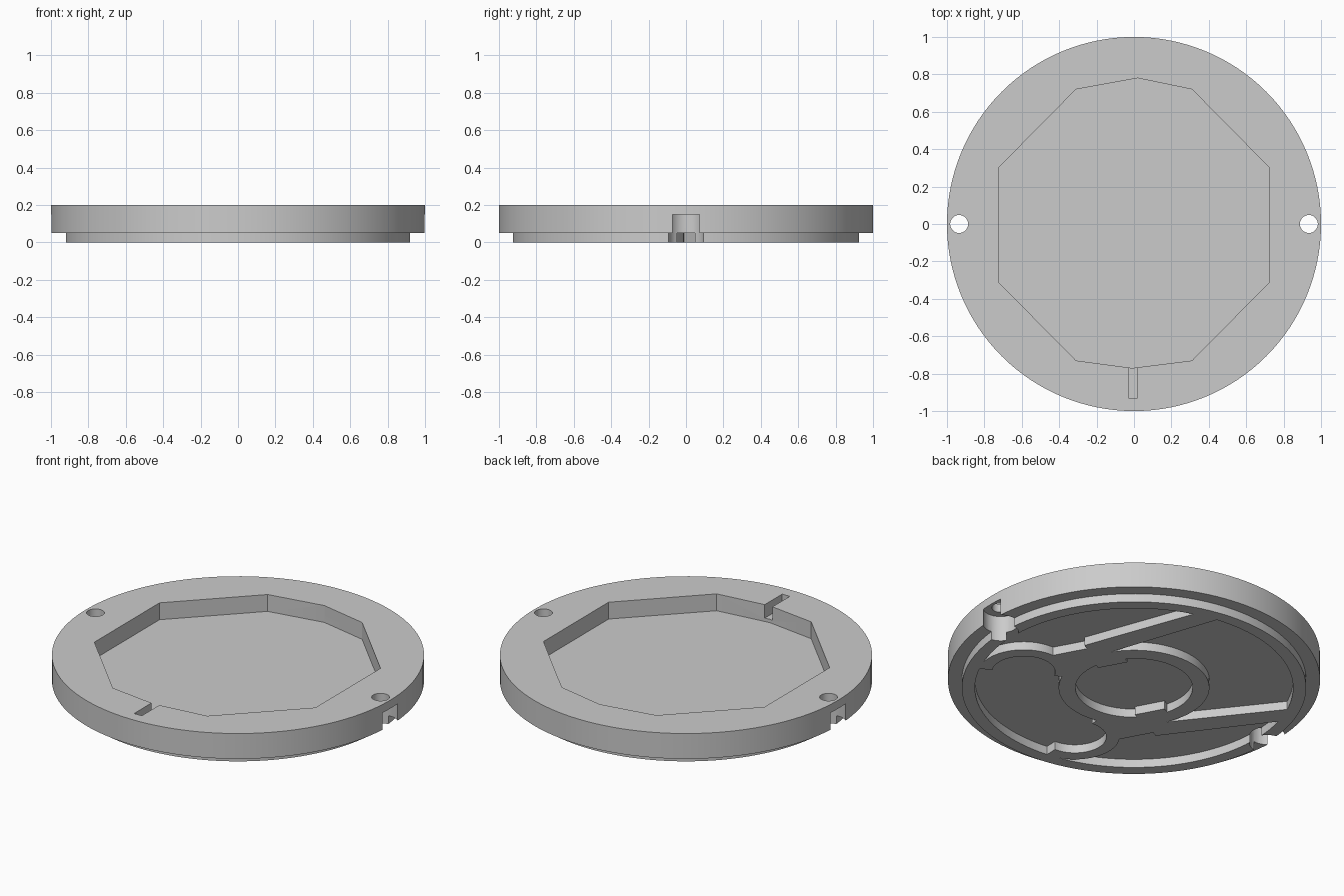
import bpy, bmesh
from math import cos, sin, pi, radians
from mathutils import Vector

old = bpy.data.objects.get("Cube")
if old:
    bpy.data.objects.remove(old, do_unlink=True)

grey = bpy.data.materials.new("plain grey")
grey.use_nodes = True
grey.diffuse_color = (0.6, 0.6, 0.6, 1)
grey.node_tree.nodes["Principled BSDF"].inputs["Base Color"].default_value = grey.diffuse_color


def finish(name, bm):
    """Turn a bmesh into a linked object."""
    bmesh.ops.recalc_face_normals(bm, faces=bm.faces)
    mesh = bpy.data.meshes.new(name)
    bm.to_mesh(mesh)
    bm.free()
    mesh.materials.append(grey)
    obj = bpy.data.objects.new(name, mesh)
    bpy.context.collection.objects.link(obj)
    return obj


def prism(name, outline, z0, z1):
    """Upright solid over a flat outline."""
    bm = bmesh.new()
    face = bm.faces.new([bm.verts.new((x, y, z0)) for x, y in outline])
    side = bmesh.ops.extrude_face_region(bm, geom=[face])["geom"]
    verts = [v for v in side if isinstance(v, bmesh.types.BMVert)]
    bmesh.ops.translate(bm, verts=verts, vec=(0, 0, z1 - z0))
    return finish(name, bm)


def lathe(name, profile, closed, steps=128):
    """Solid of revolution about z."""
    bm = bmesh.new()
    verts = [bm.verts.new((r, 0, z)) for r, z in profile]
    pairs = list(zip(verts, verts[1:]))
    if closed:
        pairs.append((verts[-1], verts[0]))
    edges = [bm.edges.new(p) for p in pairs]
    bmesh.ops.spin(bm, geom=verts + edges, axis=(0, 0, 1), cent=(0, 0, 0),
                   angle=2 * pi, steps=steps, use_duplicate=False)
    bmesh.ops.remove_doubles(bm, verts=bm.verts, dist=0.0001)
    return finish(name, bm)


def arc(cx, cy, r, start, end, steps):
    """Points along an arc, angles in degrees."""
    angles = [radians(start + (end - start) * i / steps) for i in range(steps + 1)]
    return [(cx + r * cos(a), cy + r * sin(a)) for a in angles]


def circle(cx, cy, r, steps):
    return arc(cx, cy, r, 0, 360, steps)[:-1]


# Turned disc with the stepped lip underneath
body = lathe("disc_body", [(0, 0.05), (0.855, 0.05), (0.855, 0), (0.925, 0),
                           (0.925, 0.05), (1, 0.05), (1, 0.2), (0, 0.2)], False)

# Ten-sided pocket, cable slot, and stepped screw holes
pocket = [(0.02, 0.78), (-0.31, 0.72), (-0.725, 0.30), (-0.725, -0.31), (-0.31, -0.73),
          (-0.01, -0.77), (0.31, -0.73), (0.725, -0.31), (0.725, 0.30), (0.31, 0.72)]
slot = [(-0.03, -0.93), (0.02, -0.93), (0.02, -0.7), (-0.03, -0.7)]
cutters = [prism("pocket_cutter", pocket, 0.1, 0.3),
           prism("slot_cutter", slot, 0.12, 0.31)]
for x in (-0.935, 0.935):
    cutters.append(prism("counterbore_cutter", circle(x, 0, 0.095, 40), -0.1, 0.15))
    cutters.append(prism("screw_hole_cutter", circle(x, 0, 0.048, 32), 0.1, 0.32))
for cutter in cutters:
    cutter.hide_render = True
    mod = body.modifiers.new(cutter.name, 'BOOLEAN')
    mod.operation = 'DIFFERENCE'
    mod.solver = 'EXACT'
    mod.object = cutter
graph = bpy.context.evaluated_depsgraph_get()
body.data = bpy.data.meshes.new_from_object(body.evaluated_get(graph))
body.modifiers.clear()
for cutter in cutters:
    bpy.data.objects.remove(cutter, do_unlink=True)

# Ring on the underside
ring = lathe("center_ring", [(0.315, 0), (0.405, 0), (0.405, 0.06), (0.315, 0.06)], True, 96)
parts = [body, ring]

# Underside ribs, mirrored about a slanted axis
axis = radians(118.5)
along = Vector((cos(axis), sin(axis)))
across = Vector((sin(axis), -cos(axis)))

rib = [(-0.29, 0.485), (-0.08, 0.485), (-0.08, 0.522), (0.64, 0.628),
       (0.73, 0.525), (0, 0.40), (-0.28, 0.27)]
lobe = arc(-0.49, 0.375, 0.24, -35, 150, 40) + arc(-0.49, 0.375, 0.17, 150, -35, 40)
tab = [(-0.1, 0.27), (0.07, 0.27), (0.07, 0.34), (-0.1, 0.34)]
shapes = {"straight_rib": rib, "lobe_wall": lobe, "ring_tab": tab}
for side, label in ((1, "near"), (-1, "far")):
    for name, outline in shapes.items():
        points = [tuple(along * u + across * (side * v)) for u, v in outline]
        parts.append(prism(f"{name}_{label}", points, 0, 0.06))

# Smooth round walls, crisp edges
bpy.ops.object.select_all(action='DESELECT')
for obj in parts:
    obj.select_set(True)
bpy.context.view_layer.objects.active = body
bpy.ops.object.shade_smooth_by_angle(angle=radians(25))
